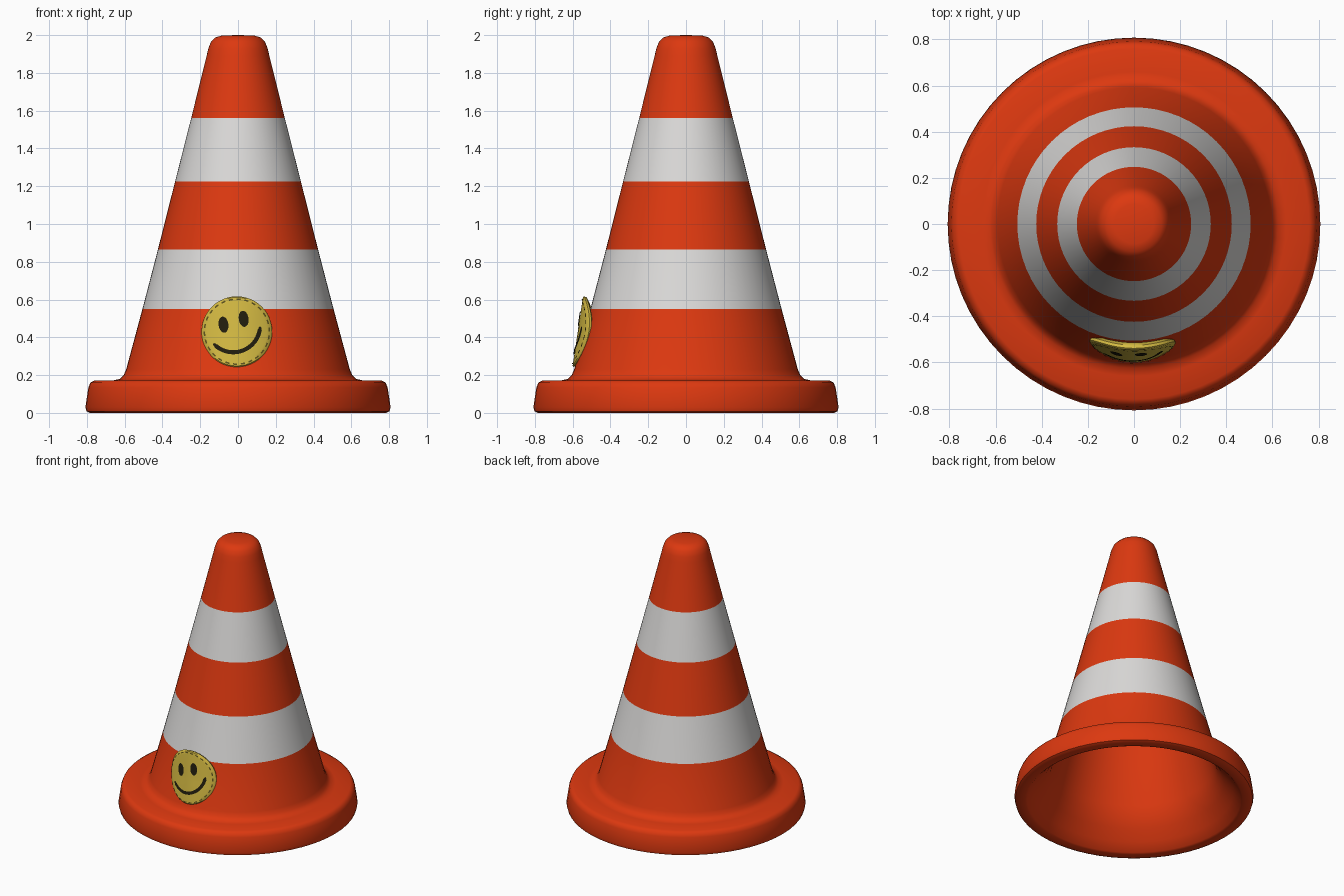
import bpy, bmesh, math
from math import sin, cos, pi, radians

if "Cube" in bpy.data.objects:
    bpy.data.objects.remove(bpy.data.objects["Cube"])


def material(name, rgb):
    m = bpy.data.materials.new(name)
    m.diffuse_color = (*rgb, 1)
    m.use_nodes = True
    m.node_tree.nodes["Principled BSDF"].inputs["Base Color"].default_value = m.diffuse_color
    return m


ORANGE = material("safety orange", (0.72, 0.04, 0.005))
WHITE = material("reflective white", (0.71, 0.70, 0.69))
YELLOW = material("badge yellow", (0.66, 0.49, 0.055))
DARK = material("face black", (0.015, 0.012, 0.004))
THREAD = material("stitch olive", (0.11, 0.085, 0.012))


def finish(bm, name, mats, angle=40, recalc=True):
    if recalc:
        bmesh.ops.recalc_face_normals(bm, faces=bm.faces)
    me = bpy.data.meshes.new(name)
    bm.to_mesh(me)
    bm.free()
    for m in mats:
        me.materials.append(m)
    me.shade_smooth()
    me.set_sharp_from_angle(angle=radians(angle))
    ob = bpy.data.objects.new(name, me)
    bpy.context.collection.objects.link(ob)
    return ob


# ---- Cone: one closed lathe profile, outside then hollow inside ----
SIDES = 64
BANDS = [(0.55, 0.865), (1.225, 1.56)]
outer = [(0.72, 0.006), (0.735, 0), (0.785, 0), (0.802, 0.008), (0.808, 0.03),
         (0.792, 0.135), (0.782, 0.16), (0.76, 0.172), (0.66, 0.172),
         (0.625, 0.18), (0.605, 0.20), (0.592, 0.23),
         (0.506, 0.55), (0.424, 0.865), (0.333, 1.225), (0.248, 1.56),
         (0.166, 1.89), (0.157, 1.93), (0.143, 1.965), (0.12, 1.988), (0.085, 1.998)]
inner = [(0.09, 1.95), (0.125, 1.90), (0.465, 0.55), (0.54, 0.27),
         (0.565, 0.20), (0.61, 0.13), (0.67, 0.06)]


def ring(bm, r, z):
    return [bm.verts.new((r * cos(2 * pi * i / SIDES), r * sin(2 * pi * i / SIDES), z))
            for i in range(SIDES)]


def bridge(bm, a, b, mat=0):
    for i in range(SIDES):
        j = (i + 1) % SIDES
        bm.faces.new((a[i], a[j], b[j], b[i])).material_index = mat


def cap(bm, loop, z):
    c = bm.verts.new((0, 0, z))
    for i in range(SIDES):
        bm.faces.new((loop[i], loop[(i + 1) % SIDES], c))


bm = bmesh.new()
out_rings = [ring(bm, r, z) for r, z in outer]
in_rings = [ring(bm, r, z) for r, z in inner]
for k in range(len(outer) - 1):
    mid = (outer[k][1] + outer[k + 1][1]) / 2
    white = any(lo < mid < hi for lo, hi in BANDS)
    bridge(bm, out_rings[k], out_rings[k + 1], int(white))
for a, b in zip(in_rings, in_rings[1:]):
    bridge(bm, a, b)
bridge(bm, in_rings[-1], out_rings[0])
cap(bm, out_rings[-1], 2.0)
cap(bm, in_rings[0], 1.955)
finish(bm, "traffic_cone", [ORANGE, WHITE])

# ---- Smiling badge: curved plate bent around the front of the cone ----
CX, CZ, R = -0.006, 0.43, 0.187


def bend(x, z, lift=0.0):
    """Point on the badge's curved front surface, lifted outward."""
    return (x, -0.573 + 0.15 * (z - CZ) + 1.6 * x * x - lift, z)


bm = bmesh.new()
N = 48
layers = [(0.3, 0), (0.6, 0), (0.85, 0), (0.97, 0), (1.0, -0.006), (0.97, -0.02), (0.85, -0.035)]
loops = [[bm.verts.new(bend(CX + R * s * cos(2 * pi * i / N), CZ + R * s * sin(2 * pi * i / N), h))
          for i in range(N)] for s, h in layers]
for a, b in zip(loops, loops[1:]):
    for i in range(N):
        j = (i + 1) % N
        bm.faces.new((a[i], a[j], b[j], b[i]))
for loop, h in ((loops[0], 0), (loops[-1], -0.035)):
    c = bm.verts.new(bend(CX, CZ, h))
    for i in range(N):
        bm.faces.new((loop[i], loop[(i + 1) % N], c))
finish(bm, "smiley_badge", [YELLOW])

LIFT = 0.005


def ellipse(bm, cx, cz, rx, rz, tilt, n=24):
    t = radians(tilt)
    c = bm.verts.new(bend(cx, cz, LIFT))
    pts = []
    for i in range(n):
        a = 2 * pi * i / n
        u, v = rx * cos(a), rz * sin(a)
        pts.append(bm.verts.new(bend(cx + u * cos(t) - v * sin(t), cz + u * sin(t) + v * cos(t), LIFT)))
    for i in range(n):
        bm.faces.new((c, pts[i], pts[(i + 1) % n]))


def arc(bm, cx, cz, r, width, a0, a1, n):
    prev = None
    for i in range(n + 1):
        a = radians(a0 + (a1 - a0) * i / n)
        cur = [bm.verts.new(bend(cx + q * cos(a), cz + q * sin(a), LIFT))
               for q in (r - width / 2, r + width / 2)]
        if prev:
            bm.faces.new((prev[0], prev[1], cur[1], cur[0]))
        prev = cur


# Eyes
for name, x, z in (("left_eye", -0.077, 0.467), ("right_eye", 0.030, 0.498)):
    bm = bmesh.new()
    ellipse(bm, x, z, 0.026, 0.043, 8)
    finish(bm, name, [DARK], recalc=False)

# Smile with small rounded ends
bm = bmesh.new()
arc(bm, -0.025, 0.463, 0.142, 0.022, 229, 351, 28)
for a in (229, 351):
    ellipse(bm, -0.025 + 0.142 * cos(radians(a)), 0.463 + 0.142 * sin(radians(a)),
            0.009, 0.017, a - 270 + 90, 12)
finish(bm, "smile", [DARK], recalc=False)

# Stitches round the rim
bm = bmesh.new()
for i in range(26):
    a = 360 * i / 26
    arc(bm, CX, CZ, 0.172, 0.008, a, a + 7.5, 2)
finish(bm, "badge_stitches", [THREAD], recalc=False)
